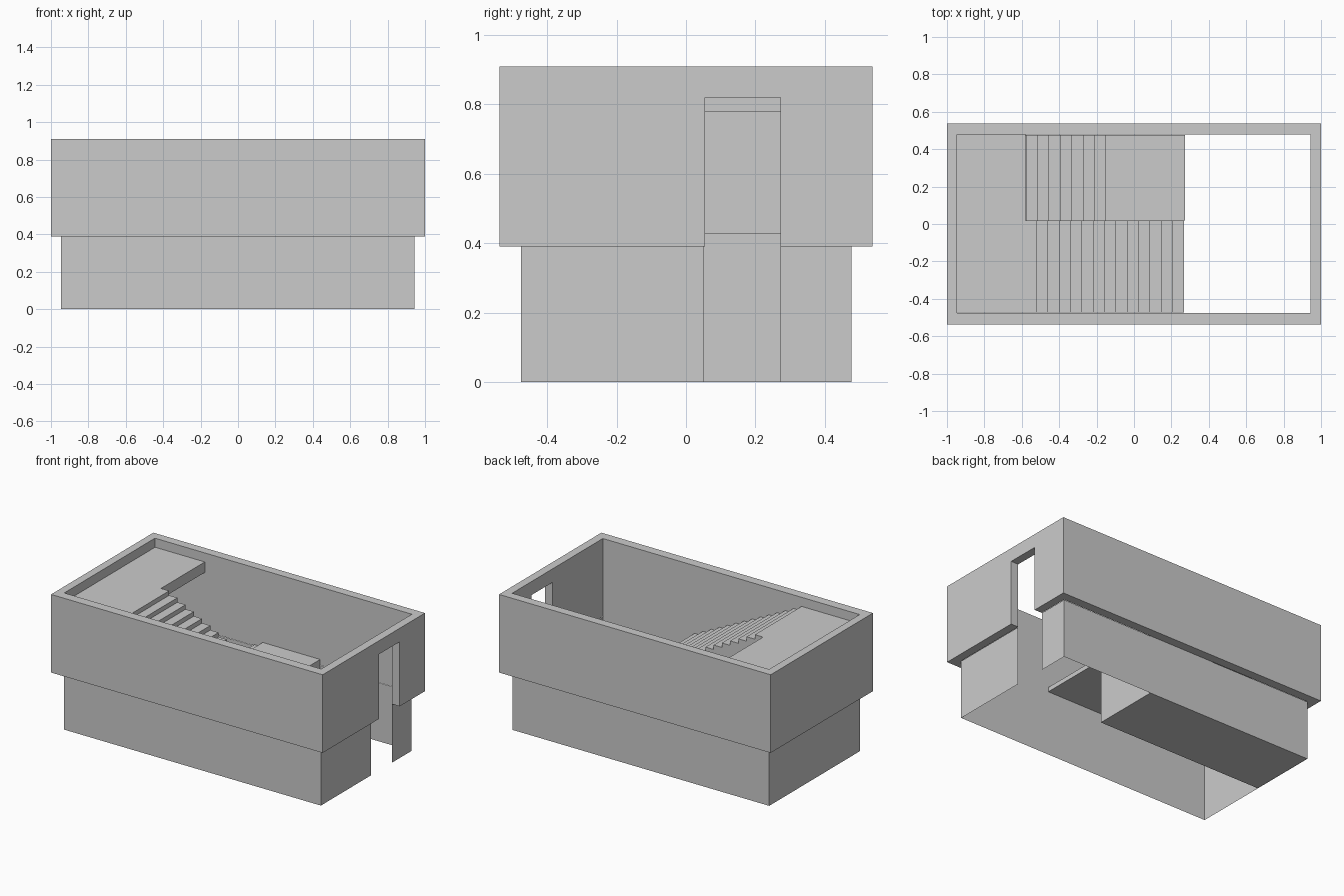
import bpy, bmesh

if "Cube" in bpy.data.objects:
    bpy.data.objects.remove(bpy.data.objects["Cube"])


def finish(name, bm):
    bmesh.ops.recalc_face_normals(bm, faces=bm.faces)
    mesh = bpy.data.meshes.new(name)
    bm.to_mesh(mesh)
    bm.free()
    obj = bpy.data.objects.new(name, mesh)
    bpy.context.collection.objects.link(obj)
    return obj


def extrude_up(bm, geom, vec):
    ret = bmesh.ops.extrude_face_region(bm, geom=geom)
    verts = [v for v in ret["geom"] if isinstance(v, bmesh.types.BMVert)]
    bmesh.ops.translate(bm, verts=verts, vec=vec)


def box(name, x0, x1, y0, y1, z0, z1):
    bm = bmesh.new()
    pts = [(x0, y0), (x1, y0), (x1, y1), (x0, y1)]
    face = bm.faces.new([bm.verts.new((x, y, z0)) for x, y in pts])
    extrude_up(bm, [face], (0, 0, z1 - z0))
    return finish(name, bm)


def stairs(name, x0, x1, steps, rise, z0, y0, y1, end_x=None):
    """Solid flight from x0 to x1, with an optional flat top out to end_x."""
    pts = [(x0, z0)]
    run = (x1 - x0) / steps
    for i in range(steps):
        z = z0 + (i + 1) * rise / steps
        pts += [(x0 + i * run, z), (x0 + (i + 1) * run, z)]
    if end_x is not None:
        pts[-1] = (end_x, z0 + rise)
    pts.append((pts[-1][0], z0))
    bm = bmesh.new()
    face = bm.faces.new([bm.verts.new((x, y0, z)) for x, z in pts])
    extrude_up(bm, [face], (0, y1 - y0, 0))
    return finish(name, bm)


# Upper storey: thick wall ring
def corners(bm, x0, x1, y0, y1, z):
    return [bm.verts.new(p) for p in
            ((x0, y0, z), (x1, y0, z), (x1, y1, z), (x0, y1, z))]


bm = bmesh.new()
outer = corners(bm, -1, 1, -0.538, 0.538, 0.39)
inner = corners(bm, -0.947, 0.945, -0.475, 0.479, 0.39)
ring = []
for i in range(4):
    j = (i + 1) % 4
    ring.append(bm.faces.new((outer[i], outer[j], inner[j], inner[i])))
extrude_up(bm, ring, (0, 0, 0.52))
upper = finish("upper_walls", bm)

# Doorway through the right upper wall
cutter = box("door_cutter", 0.9, 1.1, 0.055, 0.273, 0.3, 0.82)
cutter.hide_render = True
mod = upper.modifiers.new("doorway", "BOOLEAN")
mod.object = cutter
mod.operation = "DIFFERENCE"
mod.solver = "EXACT"
bpy.context.view_layer.objects.active = upper
bpy.ops.object.modifier_apply(modifier=mod.name)
bpy.data.objects.remove(cutter)

# Lower storey: single-sheet walls left open at the doorway
path = [(0.943, 0.273), (0.943, 0.477), (-0.947, 0.477),
        (-0.947, -0.475), (0.943, -0.475), (0.943, 0.05)]
bm = bmesh.new()
low = [bm.verts.new((x, y, 0)) for x, y in path]
high = [bm.verts.new((x, y, 0.39)) for x, y in path]
for i in range(len(path) - 1):
    bm.faces.new((low[i], low[i + 1], high[i + 1], high[i]))
finish("lower_walls", bm)

# Two flights of stairs and the upper landing
stairs("lower_stairs", -0.945, -0.09, 14, 0.43, 0.0, 0.018, 0.476, end_x=0.272)
stairs("upper_stairs", 0.268, -0.58, 14, 0.42, 0.43, -0.474, 0.018)
box("upper_landing", -0.946, -0.58, -0.474, 0.537, 0.78, 0.85)
